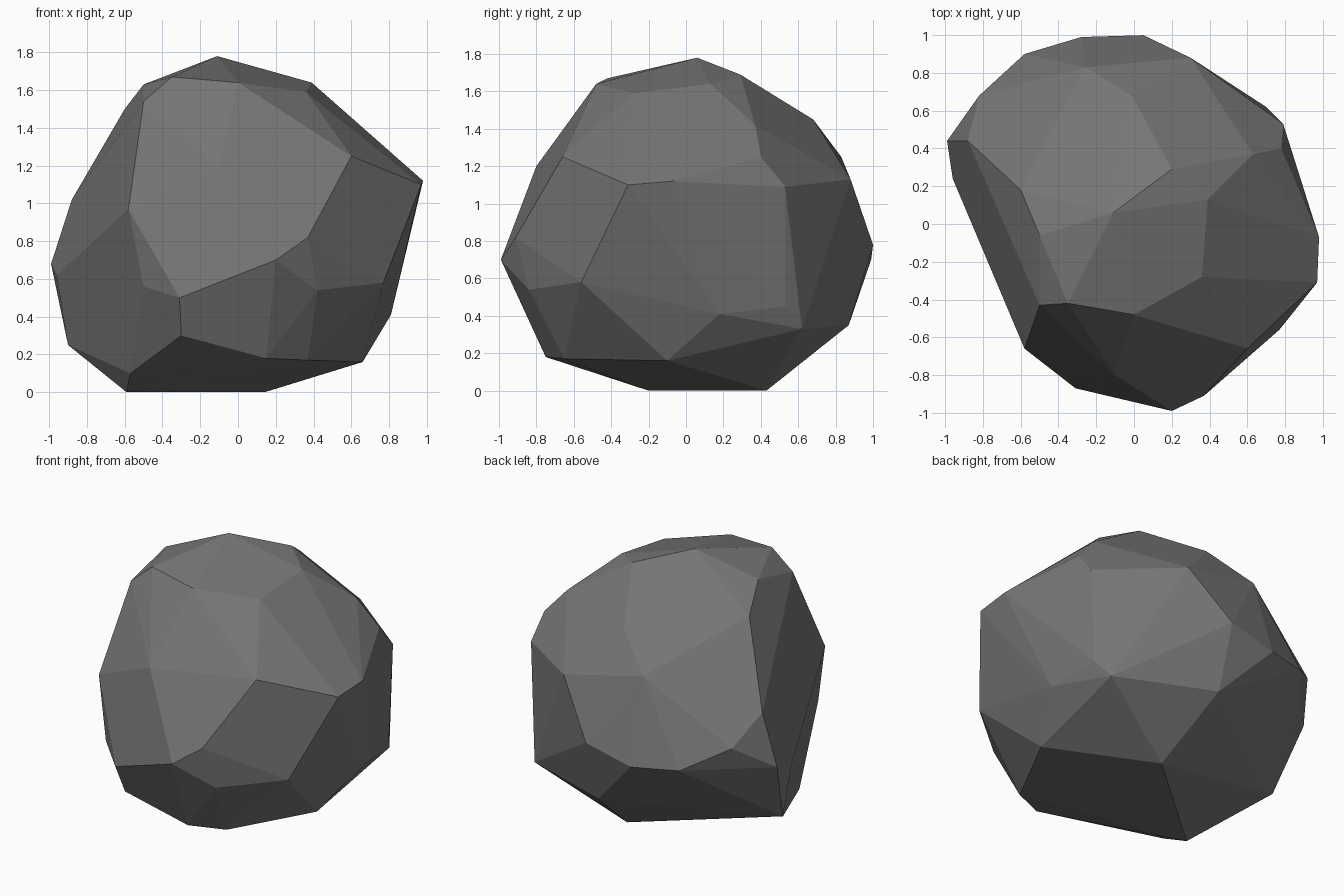
import bpy
import bmesh
from math import radians
from mathutils import Vector

# Remove the default object only
default_cube = bpy.data.objects.get("Cube")
if default_cube:
    bpy.data.objects.remove(default_cube, do_unlink=True)


def make_material(name, colour):
    """One flat matte colour, visible in the viewport and in renders."""
    material = bpy.data.materials.new(name)
    material.use_nodes = True
    material.diffuse_color = colour
    shader = next(n for n in material.node_tree.nodes if n.type == "BSDF_PRINCIPLED")
    shader.inputs["Base Color"].default_value = colour
    shader.inputs["Roughness"].default_value = .9
    return material


def chiselled_stone(name, bands, material, flat_angle):
    """Wrap corner points in a convex skin and merge nearly level facets."""
    bm = bmesh.new()
    for corners in bands.values():
        for corner in corners:
            bm.verts.new(Vector(corner))
    hull = bmesh.ops.convex_hull(bm, input=bm.verts[:])
    # Drop corners that ended up inside the skin
    inside = {v for v in hull["geom_interior"] + hull["geom_unused"]
              if isinstance(v, bmesh.types.BMVert)}
    bmesh.ops.delete(bm, geom=list(inside), context="VERTS")
    # Join shallow neighbours into broad chipped facets
    bmesh.ops.dissolve_limit(bm, angle_limit=flat_angle,
                             verts=bm.verts[:], edges=bm.edges[:])
    bmesh.ops.recalc_face_normals(bm, faces=bm.faces[:])
    for face in bm.faces:
        face.smooth = False
    mesh = bpy.data.meshes.new(name)
    bm.to_mesh(mesh)
    bm.free()
    mesh.materials.append(material)
    stone = bpy.data.objects.new(name, mesh)
    bpy.context.collection.objects.link(stone)
    return stone


# Corners of the boulder, grouped by height from the ground to the crown
bands = {
    "underside": [
        (-.59, -.2, 0), (.14, .43, 0), (.66, -.1, .16),
        (.37, -.65, .17), (.15, -.75, .18), (-.57, -.4, .1),
        (-.9, .25, .25),
    ],
    "lower_flank": [
        (-.3, -.78, .3), (.05, .87, .35), (.7, .62, .33), (.76, .53, .45),
        (.81, .18, .41), (-.31, -.87, .5), (.42, -.84, .54),
        (.77, -.56, .58), (-.5, -.7, .56), (-.96, .24, .62),
    ],
    "girdle": [
        (-.99, .44, .68), (.2, -.99, .7), (.05, 1, .78), (-.28, .99, .7),
        (.37, -.91, .82), (-.58, .9, .72), (-.82, .68, .85),
        (-.58, -.66, .97), (-.88, .44, 1.02),
    ],
    "shoulder": [
        (.97, -.31, 1.1), (.98, -.07, 1.12), (.79, .53, 1.09),
        (.3, .88, 1.13), (-.1, -.8, 1.2), (.6, -.66, 1.25),
        (.78, .4, 1.25), (-.26, .83, 1.25), (.63, .37, 1.42),
        (-.01, .68, 1.45),
    ],
    "crown": [
        (-.5, -.43, 1.54), (-.6, .18, 1.5), (.36, -.28, 1.59),
        (.39, .13, 1.64), (-.5, -.06, 1.63), (0, -.48, 1.64),
        (-.35, -.42, 1.67), (.2, .29, 1.69), (-.11, .06, 1.78),
    ],
}

dark_grey = make_material("dark_grey_stone", (.18, .18, .18, 1))
chiselled_stone("boulder", bands, dark_grey, radians(5))
